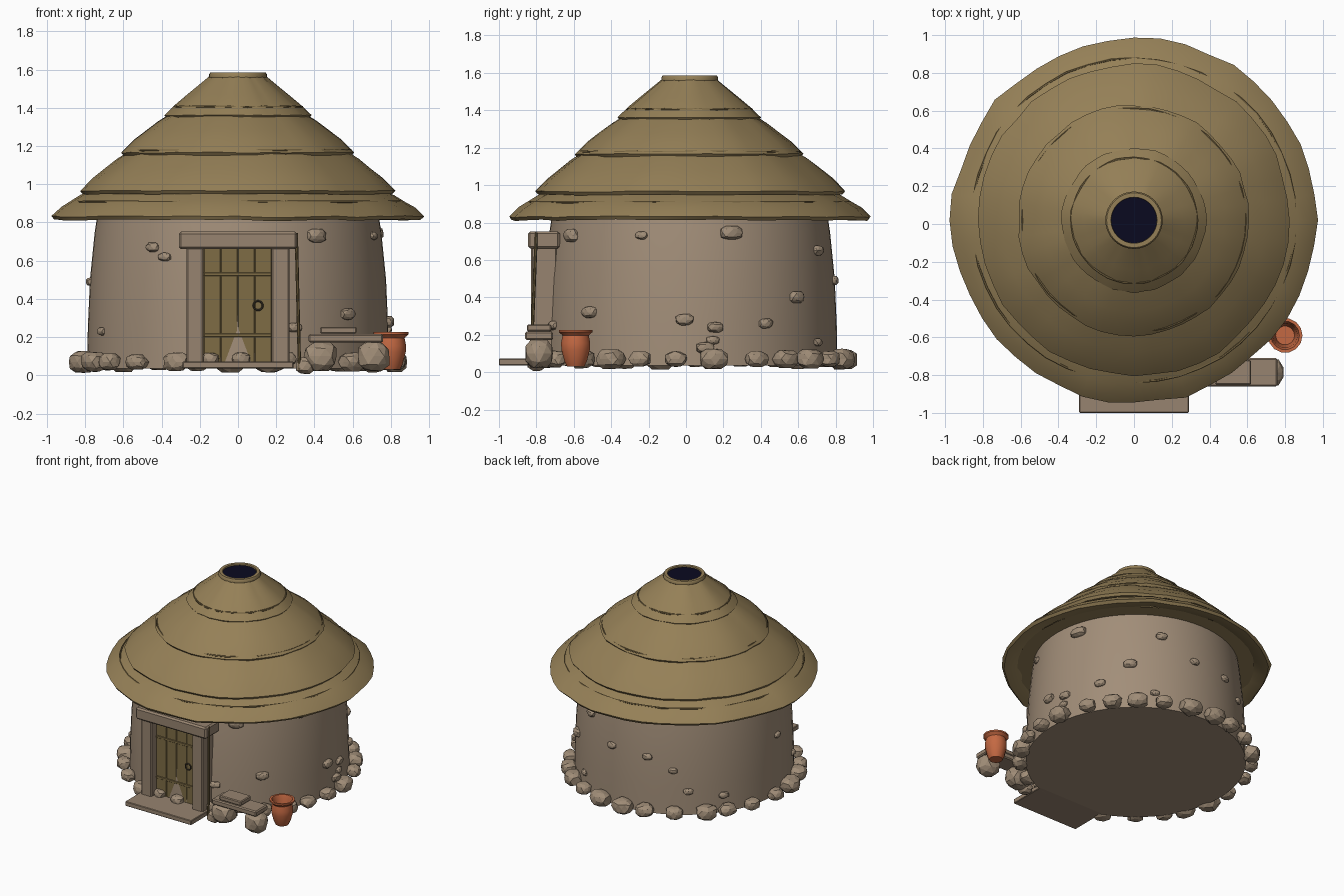
import bpy, bmesh, math, random
from mathutils import Vector, Matrix

random.seed(7)
cube = bpy.data.objects.get("Cube")
if cube:
    bpy.data.objects.remove(cube, do_unlink=True)


def material(name, r, g, b):
    m = bpy.data.materials.new(name)
    m.use_nodes = True
    m.diffuse_color = (r, g, b, 1)
    bsdf = next(n for n in m.node_tree.nodes if n.type == 'BSDF_PRINCIPLED')
    bsdf.inputs["Base Color"].default_value = (r, g, b, 1)
    bsdf.inputs["Roughness"].default_value = 0.9
    return m


CLAY = material("clay wall", .36, .27, .19)
STONE = material("stone", .35, .265, .185)
THATCH = material("thatch", .30, .215, .095)
ROPE = material("dark straw", .17, .12, .05)
FRAME = material("weathered timber", .31, .23, .16)
DOOR = material("door planks", .21, .15, .06)
POT = material("terracotta", .55, .14, .055)
DARK = material("smoke hole dark", .003, .003, .014)
IRON = material("dark iron", .05, .04, .025)

CY = 0.02          # hut axis in y
smooth = []


def finish(name, bm, mat, is_smooth=False):
    bmesh.ops.recalc_face_normals(bm, faces=bm.faces)
    me = bpy.data.meshes.new(name)
    bm.to_mesh(me)
    bm.free()
    me.materials.append(mat)
    ob = bpy.data.objects.new(name, me)
    bpy.context.scene.collection.objects.link(ob)
    if is_smooth:
        smooth.append(ob)
    return ob


def revolve(name, profile, mat, segs=48, at=(0, CY), wobble=0.0, loop=False):
    """Lathe (radius, z) points; loop closes the section, otherwise ends are capped."""
    bm = bmesh.new()
    shake = [random.uniform(-1, 1) for _ in range(segs)]
    rings = []
    for r, z in profile:
        ring = []
        for i in range(segs):
            a = math.tau * i / segs
            rr = r + wobble * (shake[i] + random.uniform(-.3, .3))
            zz = z - wobble * .35 * shake[i - 3]
            ring.append(bm.verts.new((at[0] + rr * math.cos(a), at[1] + rr * math.sin(a), zz)))
        rings.append(ring)
    pairs = list(zip(rings, rings[1:])) + ([(rings[-1], rings[0])] if loop else [])
    for low, high in pairs:
        for i in range(segs):
            j = (i + 1) % segs
            bm.faces.new((low[i], low[j], high[j], high[i]))
    if not loop:
        bm.faces.new(rings[0])
        bm.faces.new(rings[-1])
    return finish(name, bm, mat, True)


def box(name, x, y, z, mat, bevel=0.008):
    bm = bmesh.new()
    bmesh.ops.create_cube(bm, size=1)
    for v in bm.verts:
        v.co = [(lo + hi) / 2 + c * (hi - lo) for c, (lo, hi) in zip(v.co, (x, y, z))]
    if bevel:
        bmesh.ops.bevel(bm, geom=bm.edges[:], offset=bevel, segments=1, affect='EDGES')
    return finish(name, bm, mat)


def rock(name, loc, size, turn=0.0):
    bm = bmesh.new()
    bmesh.ops.create_icosphere(bm, subdivisions=2, radius=1)
    spin = Matrix.Rotation(turn, 3, 'Z')
    for v in bm.verts:
        p = v.co * random.uniform(.88, 1.06)
        p = Vector([max(-.86, min(.86, c)) * s for c, s in zip(p, size)])
        v.co = spin @ p + Vector(loc)
    return finish(name, bm, STONE)


def rod(name, start, end, radius, mat):
    a, b = Vector(start), Vector(end)
    bm = bmesh.new()
    bmesh.ops.create_cone(bm, cap_ends=True, segments=8, radius1=radius, radius2=radius,
                          depth=(b - a).length)
    turn = (b - a).to_track_quat('Z', 'Y').to_matrix().to_4x4()
    bm.transform(Matrix.Translation((a + b) / 2) @ turn)
    return finish(name, bm, mat, True)


# Clay wall drum with closed floor
WALL = [(.79, .036), (.786, .25), (.775, .5), (.75, .75), (.73, .88)]
revolve("clay_wall", WALL, CLAY, 64)


def wall_radius(z):
    for (r0, z0), (r1, z1) in zip(WALL, WALL[1:]):
        if z <= z1:
            return r0 + (r1 - r0) * max(0, z - z0) / (z1 - z0)
    return WALL[-1][0]


# Thatch tiers: eave radius, eave z, top radius, top z
TIERS = [(.965, .825, .76, .965), (.825, .96, .57, 1.175),
         (.612, 1.16, .35, 1.37), (.382, 1.355, .145, 1.565)]
for n, (r0, z0, r1, z1) in enumerate(TIERS):
    section = [(r0 - .015, z0 - .012), (r0, z0 + .006)]
    for t in (.25, .5, .75):
        section.append((r0 + (r1 - r0) * t, z0 + .015 + (z1 - z0 - .015) * t + .008 * (n < 3)))
    section += [(r1, z1), (r1 - .03, z1 - .02), (r0 - .12, z0 + .012)]
    revolve(f"thatch_tier_{n + 1}", section, THATCH, 44, wobble=(.013, .008, .006, .004)[n], loop=True)

# Ceiling closing the underside of the eave
revolve("thatch_underside", [(.85, .835), (.8, .86)], THATCH, 44)

# Binding ropes almost sunk in the thatch
for n, (r, z) in enumerate([(.858, .908), (.592, 1.177), (.332, 1.405)]):
    ring = [(r + .007 * math.cos(a), z + .007 * math.sin(a))
            for a in (math.tau * k / 6 for k in range(6))]
    revolve(f"binding_rope_{n + 1}", ring, ROPE, 44, wobble=.003, loop=True)

# Smoke hole collar
revolve("smoke_collar", [(.14, 1.545), (.152, 1.56), (.152, 1.575), (.145, 1.585),
                         (.122, 1.585), (.118, 1.545)], THATCH, 32, loop=True)
revolve("smoke_hole", [(.121, 1.56), (.121, 1.574)], DARK, 32)

# Door frame
for side, lo, hi in (("right", -.27, -.18), ("left", .175, .27)):
    box(f"{side}_door_post", (lo, hi), (-.83, -.69), (.06, .67), FRAME)
box("door_lintel", (-.31, .31), (-.845, -.675), (.66, .752), FRAME, .012)
box("door_step", (-.29, .29), (-1.0, -.70), (.036, .072), FRAME, .004)

# Plank door with braces and ring handle
for k in range(4):
    x = -.18 + .089 * k
    box(f"door_plank_{k + 1}", (x + .0005, x + .0885), (-.766, -.70), (.06, .67), DOOR, .003)
for n, z in enumerate((.2, .52)):
    box(f"door_brace_{n + 1}", (-.178, .174), (-.772, -.74), (z, z + .018), DOOR, .002)
handle = bmesh.new()
for k in range(16):
    for c in range(6):
        a, b = math.tau * k / 16, math.tau * c / 6
        r = .024 + .005 * math.cos(b)
        handle.verts.new((.105 + r * math.cos(a), -.774 + .005 * math.sin(b), .365 + r * math.sin(a)))
handle.verts.ensure_lookup_table()
for k in range(16):
    for c in range(6):
        k2, c2 = (k + 1) % 16, (c + 1) % 6
        handle.faces.new([handle.verts[i] for i in (k * 6 + c, k2 * 6 + c, k2 * 6 + c2, k * 6 + c2)])
finish("door_handle", handle, IRON, True)
rod("leaning_staff", (.322, -.83, .03), (.305, -.80, .745), .009, ROPE)

# Foundation boulders around the wall foot
for k in range(26):
    a = math.radians(-4 + k * 360 / 26 + random.uniform(-2, 2))
    at_door = abs(math.sin(a) + 1) < .06
    s = random.uniform(.05, .055) if at_door else random.uniform(.065, .092)
    d = .805 if at_door else .83
    h = s * .72
    rock(f"foundation_stone_{k + 1}", (d * math.cos(a), CY + d * math.sin(a), .085 if at_door else .07),
         (s * .85, s, h), a)

# Stones showing through the clay: angle in degrees, height, size
STUDS = [(-126, .67, .04), (-120, .62, .037), (-57, .73, .058), (-43, .32, .05), (-155, .23, .035),
         (-176, .49, .035), (17, .745, .062), (64, .65, .045), (47, .4, .052), (-2, .28, .05),
         (31, .26, .043), (10, .24, .045), (9, .17, .037), (6, .13, .05), (83, .49, .04),
         (105, .47, .04), (119, .38, .035), (127, .22, .038), (146, .17, .04), (60, .16, .035),
         (-68, .25, .04), (-20, .73, .035)]
for n, (deg, z, s) in enumerate(STUDS):
    a = math.radians(deg)
    r = wall_radius(z)
    rock(f"wall_stone_{n + 1}", (r * math.cos(a), CY + r * math.sin(a), z), (s * .75, s * 1.1, s * .7), a)

# Bench of slabs on two boulders
box("bench_slab", (.37, .76), (-.86, -.71), (.172, .216), FRAME, .008)
box("bench_top_slab", (.43, .62), (-.85, -.72), (.218, .254), FRAME, .006)
rock("left_bench_stone", (.71, -.785, .10), (.095, .085, .09))
rock("right_bench_stone", (.43, -.785, .10), (.10, .085, .09))
rock("small_bench_stone", (.35, -.80, .05), (.055, .055, .05))

# Terracotta pot
revolve("clay_pot", [(.048, .03), (.062, .06), (.078, .12), (.08, .155), (.072, .195), (.078, .202),
                     (.092, .214), (.092, .226), (.076, .226), (.066, .195), (.05, .06)],
        POT, 14, at=(.80, -.59))

# Smooth the lathed parts while keeping hard rims
bpy.ops.object.select_all(action='DESELECT')
for ob in smooth:
    ob.select_set(True)
bpy.context.view_layer.objects.active = smooth[0]
bpy.ops.object.shade_smooth_by_angle(angle=math.radians(35))
